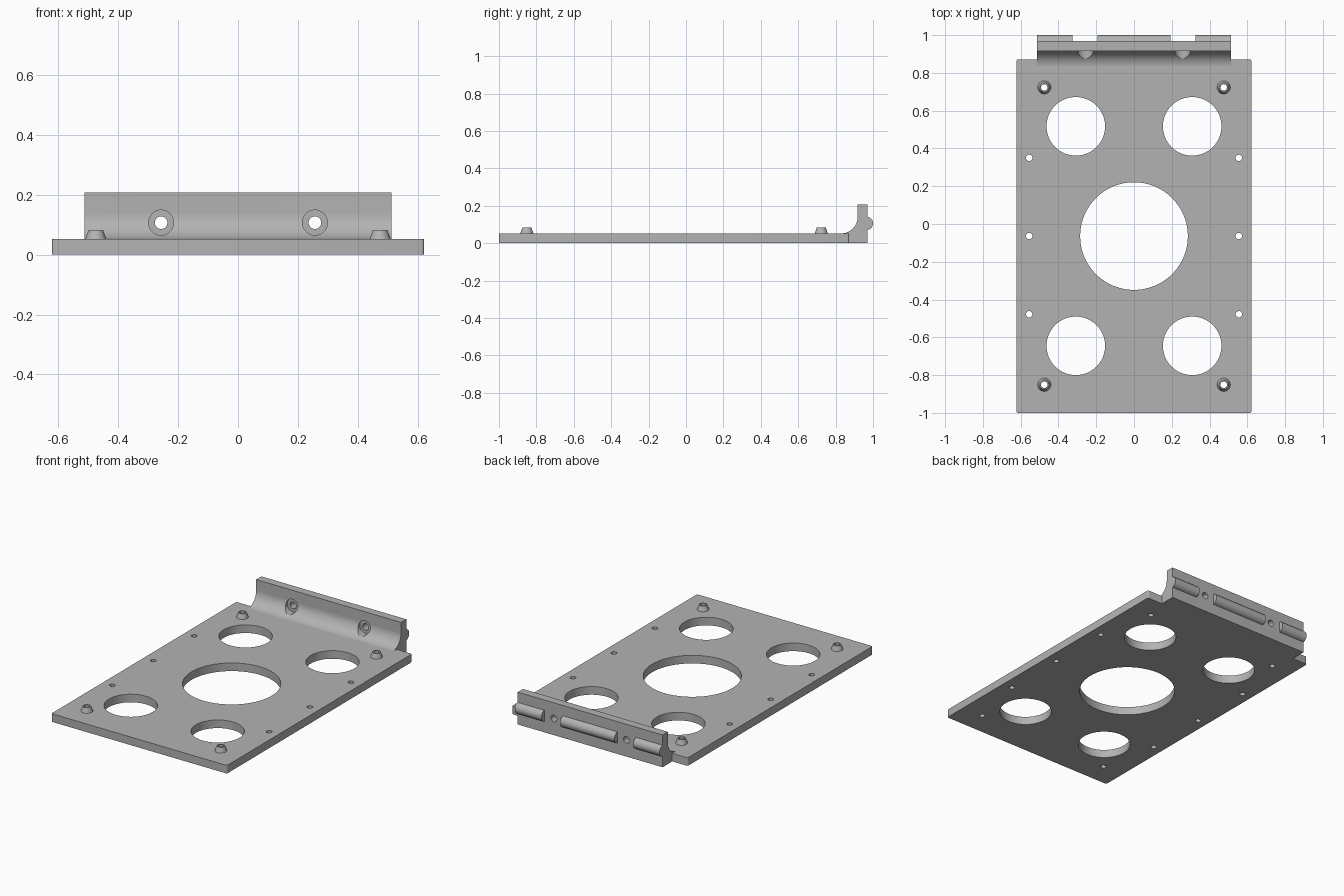
import bpy, bmesh
from math import sin, cos, pi, radians
from mathutils import Matrix, Vector

if "Cube" in bpy.data.objects:
    bpy.data.objects.remove(bpy.data.objects["Cube"])

GREY = (0.45, 0.45, 0.45, 1)
metal = bpy.data.materials.new("plain grey")
metal.use_nodes = True
metal.diffuse_color = GREY
metal.node_tree.nodes["Principled BSDF"].inputs["Base Color"].default_value = GREY

MID = -0.064      # plate centre along y
TOP = 0.052       # plate thickness
EDGE = 0.872      # plate back edge
WALL = (0.917, 0.97)
HEIGHT = 0.207


def finish(bm, name):
    bmesh.ops.recalc_face_normals(bm, faces=bm.faces)
    mesh = bpy.data.meshes.new(name)
    bm.to_mesh(mesh)
    bm.free()
    mesh.materials.append(metal)
    obj = bpy.data.objects.new(name, mesh)
    bpy.context.collection.objects.link(obj)
    return obj


def smooth(obj):
    bpy.ops.object.select_all(action="DESELECT")
    obj.select_set(True)
    bpy.context.view_layer.objects.active = obj
    bpy.ops.object.shade_smooth_by_angle(angle=radians(30))


def cylinder(bm, centre, radius, length, axis="Z", sides=48):
    turn = {"Z": Matrix(), "Y": Matrix.Rotation(pi / 2, 4, "X"),
            "X": Matrix.Rotation(pi / 2, 4, "Y")}[axis]
    bmesh.ops.create_cone(bm, cap_ends=True, segments=sides, radius1=radius,
                          radius2=radius, depth=length,
                          matrix=Matrix.Translation(centre) @ turn)


def prism(bm, points, offset):
    face = bm.faces.new([bm.verts.new(p) for p in points])
    new = bmesh.ops.extrude_face_region(bm, geom=[face])["geom"]
    bmesh.ops.translate(bm, vec=offset,
                        verts=[v for v in new if isinstance(v, bmesh.types.BMVert)])


def cut(obj, bm):
    cutter = finish(bm, "cutter")
    mod = obj.modifiers.new("holes", "BOOLEAN")
    mod.operation, mod.solver, mod.object = "DIFFERENCE", "EXACT", cutter
    bpy.context.view_layer.objects.active = obj
    bpy.ops.object.modifier_apply(modifier=mod.name)
    bpy.data.objects.remove(cutter)


# Base plate with slightly rounded corners
bm = bmesh.new()
corner, half_x, half_y = 0.01, 0.622, (EDGE + 1) / 2
outline = []
for i, (sx, sy) in enumerate([(1, 1), (-1, 1), (-1, -1), (1, -1)]):
    for k in range(5):
        a = (i + k / 4) * pi / 2
        outline.append((sx * (half_x - corner) + corner * cos(a),
                        MID + sy * (half_y - corner) + corner * sin(a), 0))
prism(bm, outline, Vector((0, 0, TOP)))
plate = finish(bm, "base_plate")

# Holes through the plate
bm = bmesh.new()
cylinder(bm, (0, MID, 0), 0.285, 1, sides=96)
for sx in (-1, 1):
    for sy in (-1, 1):
        cylinder(bm, (sx * 0.308, MID + sy * 0.581, 0), 0.155, 1, sides=64)
        cylinder(bm, (sx * 0.475, MID + sy * 0.787, 0), 0.017, 1, sides=24)
    for step in (-1, 0, 1):
        cylinder(bm, (sx * 0.555, MID + step * 0.414, 0), 0.017, 1, sides=24)
cut(plate, bm)
smooth(plate)

# Hollow tapered standoffs at the corners
for sx, side in ((-1, "right"), (1, "left")):
    for sy, end in ((-1, "front"), (1, "back")):
        bm = bmesh.new()
        rings = []
        for r, z in ((0.035, TOP), (0.024, 0.083), (0.017, 0.083), (0.017, TOP)):
            rings.append([bm.verts.new((sx * 0.475 + r * cos(2 * pi * k / 32),
                                        MID + sy * 0.787 + r * sin(2 * pi * k / 32), z))
                          for k in range(32)])
        for a, b in zip(rings, rings[1:] + rings[:1]):
            for k in range(32):
                n = (k + 1) % 32
                bm.faces.new((a[k], a[n], b[n], b[k]))
        smooth(finish(bm, f"standoff_{end}_{side}"))

# Upright bracket with a concave fillet running onto the plate
bm = bmesh.new()
half, radius = 0.513, 0.088
y0, z0 = WALL[0] - radius, TOP + radius
profile = [(EDGE, 0), (WALL[1], 0), (WALL[1], HEIGHT), (WALL[0], HEIGHT)]
for k in range(17):
    a = -k / 16 * radians(83)
    profile.append((y0 + radius * cos(a), z0 + radius * sin(a)))
profile += [(y0 + 0.012, TOP), (EDGE, TOP)]
prism(bm, [(-half, y, z) for y, z in profile], Vector((2 * half, 0, 0)))
bracket = finish(bm, "back_bracket")

# Counterbored screw holes in the bracket
for radius, y in ((0.042, 0.825), (0.021, 0.95)):
    bm = bmesh.new()
    for x in (-0.257, 0.257):
        cylinder(bm, (x, y, 0.107), radius, 0.2, "Y", 40)
    cut(bracket, bm)
smooth(bracket)

# Hinge-like ribs on the back of the bracket
for name, a, b in (("right", -half, -0.325), ("middle", -0.193, 0.193),
                   ("left", 0.325, half)):
    bm = bmesh.new()
    cylinder(bm, ((a + b) / 2, 0.964, 0.106), 0.036, b - a, "X", 40)
    smooth(finish(bm, f"back_rib_{name}"))
